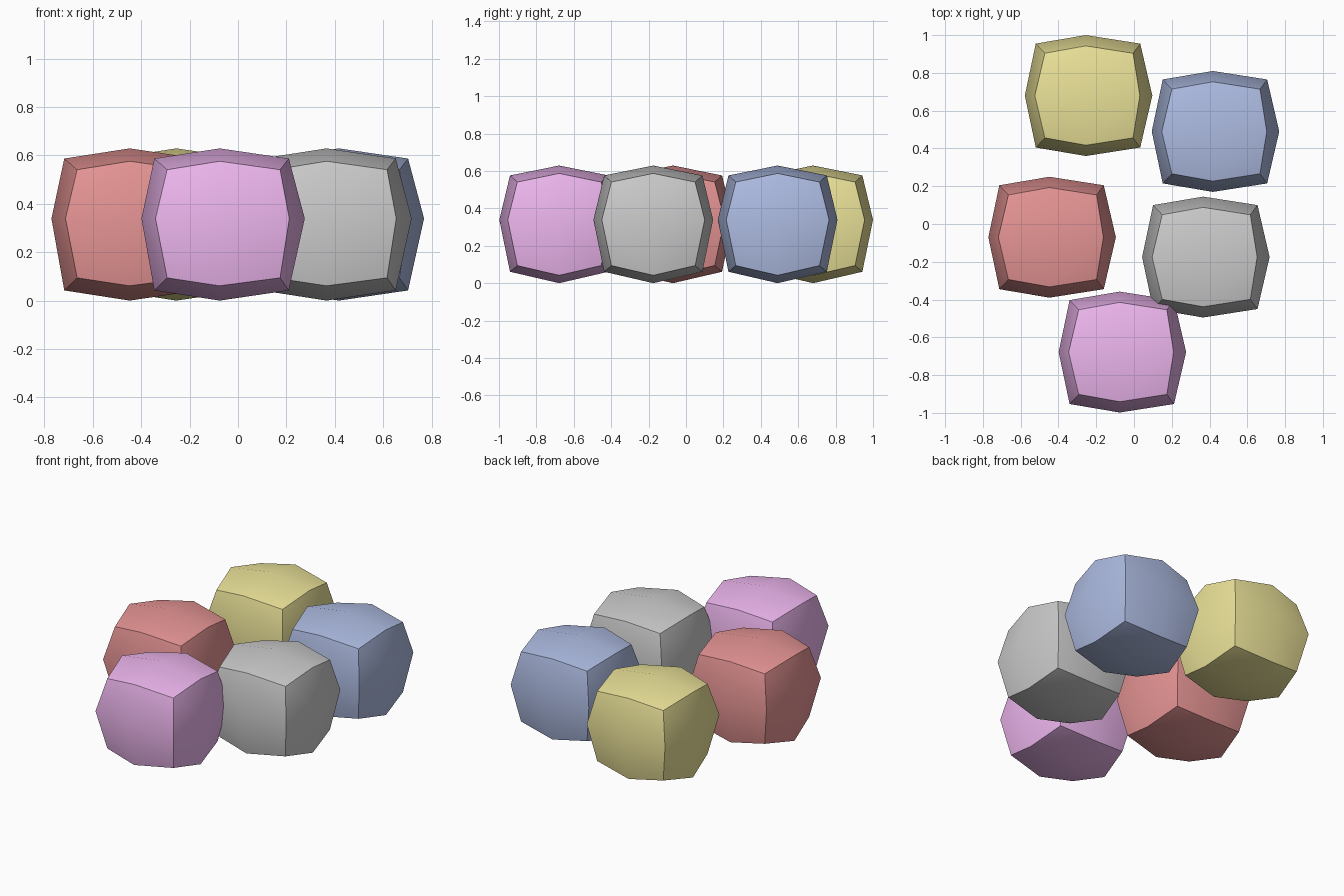
import bpy, bmesh, math

if "Cube" in bpy.data.objects:
    bpy.data.objects.remove(bpy.data.objects["Cube"])

MID_Z = 0.342  # height of the bulge line

# Reach from the block's middle as (negative side, positive side):
# for a face centre, for the two kinds of edge middle, and for a corner
REACH = {
    "x": {"face": (0.323, 0.352), "y": (0.27, 0.286), "z": (0.265, 0.288), "corner": (0.217, 0.25)},
    "y": {"face": (0.32, 0.32), "x": (0.263, 0.263), "z": (0.275, 0.275), "corner": (0.224, 0.224)},
    "z": {"face": (0.339, 0.290), "x": (0.278, 0.237), "y": (0.297, 0.248), "corner": (0.245, 0.202)},
}


def sign(v):
    return 0 if abs(v) < 0.1 else (1 if v > 0 else -1)


def bulged_block(name, x, y, colour):
    # Cube split once per side, then every point pushed to its bulged position
    bm = bmesh.new()
    bmesh.ops.create_cube(bm, size=2)
    bmesh.ops.subdivide_edges(bm, edges=bm.edges[:], cuts=1, use_grid_fill=True)
    for v in bm.verts:
        s = [sign(c) for c in v.co]
        zeros = s.count(0)
        kind = "corner" if zeros == 0 else "face" if zeros == 2 else "xyz"[s.index(0)]
        for i, axis in enumerate("xyz"):
            if s[i]:
                v.co[i] = s[i] * REACH[axis][kind][s[i] > 0]
            else:
                v.co[i] = 0
    mesh = bpy.data.meshes.new(name)
    bm.to_mesh(mesh)
    bm.free()
    obj = bpy.data.objects.new(name, mesh)
    obj.location = (x, y, MID_Z - 0.003)
    bpy.context.collection.objects.link(obj)
    if colour:
        mat = bpy.data.materials.new(name + "_paint")
        mat.diffuse_color = (*colour, 1)
        mat.use_nodes = True
        mat.node_tree.nodes["Principled BSDF"].inputs["Base Color"].default_value = mat.diffuse_color
        mesh.materials.append(mat)
    # Soft faces, crisp cube edges
    bpy.ops.object.select_all(action='DESELECT')
    obj.select_set(True)
    bpy.context.view_layer.objects.active = obj
    bpy.ops.object.shade_smooth_by_angle(angle=math.radians(35))


# Five loose blocks
bulged_block("red_block", -0.448, -0.07, (0.8, 0.3, 0.3))
bulged_block("purple_block", -0.076, -0.678, (0.85, 0.47, 0.86))
bulged_block("yellow_block", -0.255, 0.68, (0.84, 0.77, 0.32))
bulged_block("blue_block", 0.417, 0.49, (0.42, 0.5, 0.76))
bulged_block("grey_block", 0.366, -0.175, None)
